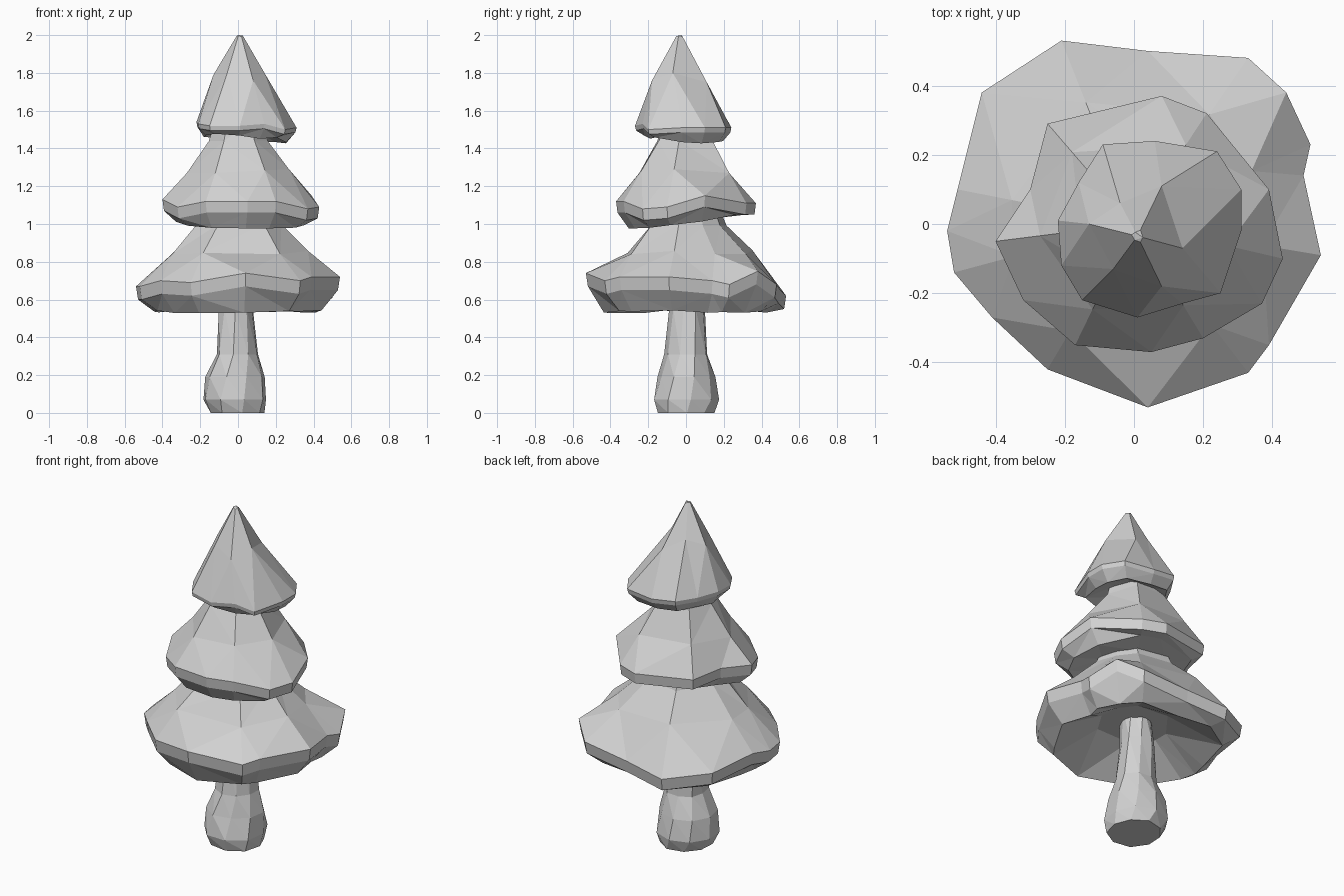
import bpy
import bmesh
import random
from math import cos, sin, pi
from mathutils import Vector

random.seed(4)

cube = bpy.data.objects.get("Cube")
if cube:
    bpy.data.objects.remove(cube, do_unlink=True)

# One plain grey for the whole tree
grey = bpy.data.materials.new("light_grey")
grey.use_nodes = True
colour = (0.64, 0.64, 0.64, 1.0)
grey.diffuse_color = colour
grey.node_tree.nodes["Principled BSDF"].inputs["Base Color"].default_value = colour


def bridge(bm, lower, upper):
    """Join two rings; the one ring may have twice as many points as the other."""
    if len(lower) == len(upper):
        for i in range(len(lower)):
            j = (i + 1) % len(lower)
            bm.faces.new((lower[i], lower[j], upper[j], upper[i]))
        return
    big, small = (lower, upper) if len(lower) > len(upper) else (upper, lower)
    for i in range(len(small)):
        a, b, c = (big[(2 * i + k) % len(big)] for k in range(3))
        d, e = small[i], small[(i + 1) % len(small)]
        bm.faces.new((a, b, d))
        bm.faces.new((b, e, d))
        bm.faces.new((b, c, e))


def loft(name, rings):
    """Flat-shaded, faceted skin over a stack of rings, closed at both ends."""
    bm = bmesh.new()
    loops = [[bm.verts.new(p) for p in ring] for ring in rings]
    for lower, upper in zip(loops, loops[1:]):
        bridge(bm, lower, upper)
    bm.faces.new(loops[0])
    bm.faces.new(loops[-1])
    bmesh.ops.triangulate(bm, faces=bm.faces[:])
    bmesh.ops.recalc_face_normals(bm, faces=bm.faces[:])
    mesh = bpy.data.meshes.new(name)
    bm.to_mesh(mesh)
    bm.free()
    mesh.materials.append(grey)
    obj = bpy.data.objects.new(name, mesh)
    bpy.context.collection.objects.link(obj)
    return obj


def wobble(amount):
    return random.uniform(-amount, amount)


def tier(name, rim, lip, hem_z, tilt, cup, shoulders=(), crown=()):
    """Drooping foliage skirt: cupped underside, thick uneven rim, sloping shoulders."""
    rim = [Vector(p) for p in rim]
    spokes = [Vector((p.x, p.y, 0)) for p in rim]
    mean = sum(s.length for s in spokes) / len(spokes)

    def ring(radius, z, rough):
        points = []
        for s in spokes[::2]:
            reach = radius * (0.5 + 0.5 * s.length / mean)
            points.append(s.normalized() * (reach + wobble(rough))
                          + Vector((0, 0, z + wobble(rough))))
        return points

    hem = [s * 0.82 + Vector((0, 0, hem_z + s.dot(Vector(tilt)) + wobble(0.008)))
           for s in spokes]
    under_rim = [p - s * 0.02 - Vector((0, 0, lip)) for p, s in zip(rim, spokes)]
    rings = [ring(*cup, 0), hem, under_rim, rim]
    rings += [ring(r, z, 0.012) for r, z in shoulders]
    return loft(name, rings + list(crown))


# Trunk with a flared foot: radius, height, sideways shift
trunk_profile = [(0.15, 0, -0.005), (0.175, 0.07, -0.02), (0.155, 0.19, -0.015),
                 (0.115, 0.31, -0.005), (0.092, 0.55, -0.01), (0.09, 0.75, -0.01)]
trunk_rings = []
for level, (radius, z, shift) in enumerate(trunk_profile):
    ring = []
    for i in range(9):
        a = 2 * pi * i / 9 + 0.12 * level
        r = radius + wobble(0.01)
        ring.append((r * cos(a) + shift, r * sin(a) + 0.005, z))
    trunk_rings.append(ring)
loft("trunk", trunk_rings)

# Lower foliage
tier("lower_foliage", [
    (.54, -.09, .72), (.49, .14, .70), (.51, .23, .68), (.44, .38, .75),
    (.33, .48, .68), (.04, .50, .65), (-.21, .53, .62), (-.44, .38, .66),
    (-.51, .1, .69), (-.54, -.02, .67), (-.52, -.14, .67), (-.41, -.27, .70),
    (-.25, -.42, .69), (.04, -.53, .74), (.33, -.43, .70), (.39, -.35, .72)],
    0.07, 0.535, (0, 0, 0), (0.2, 0.67),
    [(0.37, 0.85), (0.22, 1.0), (0.17, 1.12)])

# Middle foliage
tier("middle_foliage", [
    (.43, -.10, 1.09), (.39, .10, 1.15), (.21, .32, 1.11), (.08, .37, 1.11),
    (-.25, .29, 1.13), (-.30, .10, 1.14), (-.40, -.05, 1.13),
    (-.32, -.22, 1.09), (-.17, -.35, 1.12), (.05, -.37, 1.12),
    (.2, -.33, 1.12), (.37, -.23, 1.08)],
    0.06, 1.01, (0, 0.1, 0), (0.18, 1.03),
    [(0.265, 1.28), (0.16, 1.45), (0.12, 1.54)])

# Top foliage, with one steep ridged side and a small pointed crown
tip = Vector((0.01, -0.035, 1.99))
shoulder = [Vector(p) for p in (
    (.14, -.07, 1.80), (.08, .11, 1.75), (-.04, .06, 1.82),
    (-.13, 0, 1.79), (-.06, -.13, 1.79), (.08, -.18, 1.76))]
crown_tip = [tip + (p - tip) * 0.12 + Vector((0, 0, 0.03)) for p in shoulder]
tier("top_foliage", [
    (.31, -.02, 1.51), (.31, .10, 1.51), (.24, .21, 1.51), (.06, .24, 1.51),
    (-.09, .23, 1.53), (-.16, .12, 1.53), (-.22, .01, 1.54),
    (-.21, -.12, 1.53), (-.15, -.22, 1.52), (.01, -.27, 1.52),
    (.14, -.23, 1.53), (.25, -.2, 1.50)],
    0.025, 1.455, (-0.05, -0.05, 0), (0.12, 1.49), crown=(shoulder, crown_tip))
